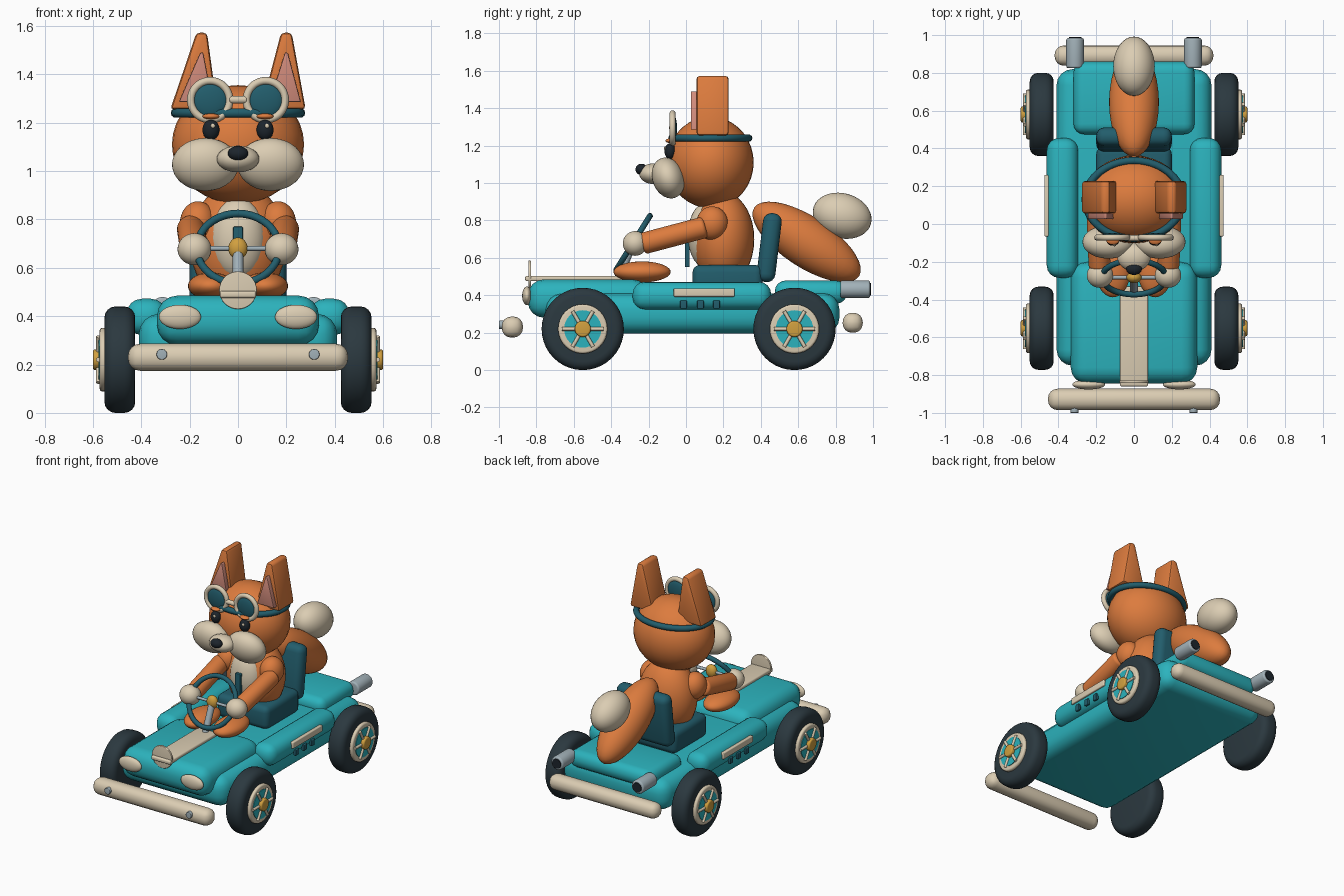
import bpy, bmesh, math
from mathutils import Vector, Matrix

if "Cube" in bpy.data.objects:
    bpy.data.objects.remove(bpy.data.objects["Cube"])


def material(name, rgb):
    m = bpy.data.materials.new(name)
    m.diffuse_color = (*rgb, 1)
    m.use_nodes = True
    m.node_tree.nodes["Principled BSDF"].inputs["Base Color"].default_value = m.diffuse_color
    return m


TEAL = material("teal", (0.025, 0.45, 0.51))
DEEP = material("deep_teal", (0.016, 0.11, 0.15))
ORANGE = material("orange", (0.72, 0.20, 0.048))
CREAM = material("cream", (0.71, 0.61, 0.45))
RUBBER = material("rubber", (0.024, 0.040, 0.050))
BLACK = material("near_black", (0.012, 0.018, 0.025))
GOLD = material("gold", (0.64, 0.35, 0.05))
SILVER = material("silver", (0.36, 0.44, 0.48))
PINK = material("pink", (0.64, 0.26, 0.20))


def finish(bm, name, mat, bevel=0, segments=4):
    """Turn a bmesh into a smooth, optionally bevelled object."""
    if bevel:
        bmesh.ops.bevel(bm, geom=[e for e in bm.edges if e.calc_face_angle(0) > 0.6],
                        offset=bevel, segments=segments, profile=0.5,
                        affect='EDGES', clamp_overlap=True)
    bmesh.ops.recalc_face_normals(bm, faces=bm.faces)
    mesh = bpy.data.meshes.new(name)
    bm.to_mesh(mesh)
    bm.free()
    mesh.materials.append(mat)
    ob = bpy.data.objects.new(name, mesh)
    bpy.context.collection.objects.link(ob)
    bpy.ops.object.select_all(action='DESELECT')
    ob.select_set(True)
    bpy.context.view_layer.objects.active = ob
    bpy.ops.object.shade_smooth_by_angle(angle=math.radians(40))
    return ob


def box(name, mat, x, y, z, bevel, tilt=0):
    """Rounded box from (min, max) ranges, tilted about x."""
    bm = bmesh.new()
    bmesh.ops.create_cube(bm, size=1)
    size = [b - a for a, b in (x, y, z)]
    mid = [(a + b) / 2 for a, b in (x, y, z)]
    bmesh.ops.scale(bm, vec=size, verts=bm.verts)
    bmesh.ops.rotate(bm, matrix=Matrix.Rotation(tilt, 3, 'X'), verts=bm.verts)
    bmesh.ops.translate(bm, vec=mid, verts=bm.verts)
    return finish(bm, name, mat, bevel)


def ball(name, mat, center, radii, tilt=0):
    bm = bmesh.new()
    bmesh.ops.create_uvsphere(bm, u_segments=32, v_segments=18, radius=1)
    bmesh.ops.scale(bm, vec=radii, verts=bm.verts)
    bmesh.ops.rotate(bm, matrix=Matrix.Rotation(tilt, 3, 'X'), verts=bm.verts)
    bmesh.ops.translate(bm, vec=center, verts=bm.verts)
    return finish(bm, name, mat)


def rod(name, mat, a, b, r, bevel=0, sides=32):
    """Cylinder between two points."""
    a, b = Vector(a), Vector(b)
    rot = (b - a).to_track_quat('Z', 'Y').to_matrix().to_4x4()
    bm = bmesh.new()
    bmesh.ops.create_cone(bm, cap_ends=True, segments=sides, radius1=r, radius2=r,
                          depth=(b - a).length, matrix=Matrix.Translation((a + b) / 2) @ rot)
    return finish(bm, name, mat, bevel)


def ring(name, mat, center, rx, ry, minor, tilt=0):
    """Elliptical torus lying flat, then tilted about x."""
    bm = bmesh.new()
    n, k = 40, 10
    rows = []
    for i in range(n):
        a = math.tau * i / n
        row = []
        for j in range(k):
            b = math.tau * j / k
            o = minor * math.cos(b)
            row.append(bm.verts.new(((rx + o) * math.cos(a), (ry + o) * math.sin(a), minor * math.sin(b))))
        rows.append(row)
    for i in range(n):
        for j in range(k):
            p, q = rows[i], rows[(i + 1) % n]
            bm.faces.new((p[j], q[j], q[(j + 1) % k], p[(j + 1) % k]))
    bmesh.ops.rotate(bm, matrix=Matrix.Rotation(tilt, 3, 'X'), verts=bm.verts)
    bmesh.ops.translate(bm, vec=center, verts=bm.verts)
    return finish(bm, name, mat)


def prism(name, mat, points, y0, y1, bevel):
    """Outline in x, z extruded along y."""
    bm = bmesh.new()
    face = bm.faces.new([bm.verts.new((x, y0, z)) for x, z in points])
    new = bmesh.ops.extrude_face_region(bm, geom=[face])
    bmesh.ops.translate(bm, vec=(0, y1 - y0, 0),
                        verts=[v for v in new['geom'] if isinstance(v, bmesh.types.BMVert)])
    bmesh.ops.recalc_face_normals(bm, faces=bm.faces)
    return finish(bm, name, mat, bevel, 2)


# Kart body
box("chassis", TEAL, (-.41, .41), (-.75, .82), (.195, .41), .085)
box("hood", TEAL, (-.335, .335), (-.845, -.20), (.28, .485), .085)
box("rear_deck", TEAL, (-.32, .32), (.475, .86), (.355, .478), .055)
box("hood_stripe", CREAM, (-.075, .075), (-.86, -.33), (.475, .504), .01)
rod("hood_badge", CREAM, (0, -.843, .507), (0, -.828, .507), .078, .004)
box("front_bumper", CREAM, (-.455, .455), (-.985, -.872), (.174, .286), .05)
box("rear_bumper", CREAM, (-.42, .42), (.838, .945), (.2, .306), .048)
box("seat_cushion", DEEP, (-.2, .2), (.035, .41), (.40, .562), .04)
box("seat_back", DEEP, (-.2, .2), (.395, .495), (.47, .84), .045, -.12)

for s in (-1, 1):
    # Side pods with trim and vents
    box("side_pod", TEAL, sorted((s * .295, s * .462)), (-.285, .455), (.322, .472), .065)
    box("pod_trim", CREAM, sorted((s * .45, s * .475)), (-.066, .26), (.392, .437), .006)
    for y in (-.013, .077, .163):
        box("pod_vent", DEEP, sorted((s * .45, s * .47)), (y - .018, y + .018), (.328, .372), .005)
    # Lamps, bumper bolts, exhausts
    ball("headlight", CREAM, (s * .24, -.85, .397), (.087, .026, .05))
    rod("bumper_bolt", SILVER, (s * .315, -.97, .242), (s * .315, -1, .242), .022, .004)
    rod("exhaust", SILVER, (s * .312, .825, .432), (s * .312, .985, .432), .047, .012)
    rod("exhaust_tip", BLACK, (s * .312, .97, .432), (s * .312, .99, .432), .033)
    # Wheels
    for y in (-.552, .58):
        z = .22
        rod("tyre", RUBBER, (s * .425, y, z), (s * .552, y, z), .22, .045, 40)
        rod("wheel_rim", CREAM, (s * .54, y, z), (s * .572, y, z), .132, .012)
        rod("wheel_disc", TEAL, (s * .55, y, z), (s * .576, y, z), .1)
        for i in range(6):
            a = math.tau * i / 6
            c, d = math.cos(a), math.sin(a)
            rod("wheel_spoke", CREAM, (s * .577, y + .03 * c, z + .03 * d),
                (s * .577, y + .11 * c, z + .11 * d), .01, 0, 10)
        rod("hubcap", GOLD, (s * .56, y, z), (s * .6, y, z), .043, .01)

# Steering wheel and column
hub = Vector((0, -.283, .68))
ring("steering_wheel", DEEP, hub, .17, .17, .016, math.radians(58))
rod("steering_crossbar", SILVER, (-.165, -.283, .68), (.165, -.283, .68), .01, 0, 12)
rod("steering_column", SILVER, hub, (0, -.375, .46), .022, 0, 16)
ball("steering_hub", GOLD, hub, (.04, .03, .045))

# Fox body
ball("torso", ORANGE, (0, .2, .70), (.2, .165, .25))
ball("chest", CREAM, (0, .10, .72), (.115, .09, .17))
box("jacket_zip", DEEP, (-.02, .02), (-.006, .02), (.55, .77), .005)
ball("tail", ORANGE, (0, .645, .685), (.132, .335, .135), -.58)
ball("tail_tip", CREAM, (0, .835, .825), (.11, .16, .12), -.28)

# Head
ball("head", ORANGE, (0, .13, 1.11), (.273, .232, .245))
ball("muzzle", CREAM, (0, -.175, 1.05), (.088, .075, .055))
ball("nose", BLACK, (0, -.238, 1.073), (.042, .032, .03))
ring("goggle_strap", DEEP, (0, .13, 1.24), .258, .205, .02)
rod("goggle_bridge", CREAM, (-.035, -.075, 1.295), (.035, -.075, 1.295), .016, .004, 16)

for s in (-1, 1):
    ball("cheek", CREAM, (s * .135, -.095, 1.027), (.138, .085, .112), .35)
    ball("eye", BLACK, (s * .112, -.085, 1.17), (.035, .03, .042))
    ball("eye_glint", CREAM, (s * .112 + .008, -.112, 1.187), (.009, .006, .01))
    ball("brow", ORANGE, (s * .112, -.085, 1.226), (.035, .025, .012))
    ring("goggle_frame", CREAM, (s * .115, -.072, 1.293), .08, .08, .016, math.pi / 2)
    ball("goggle_lens", DEEP, (s * .115, -.068, 1.293), (.073, .02, .073))
    # Arms, hands and feet
    ball("shoulder", ORANGE, (s * .165, .14, .785), (.075, .085, .09))
    rod("arm", ORANGE, (s * .195, .105, .765), (s * .182, -.235, .675), .058, .02)
    ball("hand", CREAM, (s * .18, -.272, .677), (.07, .066, .066))
    ball("foot", ORANGE, (s * .112, -.235, .525), (.095, .153, .056))

# Ears, each with its own lean
for side, lo, hi, tip in (("left", -.28, -.085, -.15), ("right", .095, .28, .2)):
    prism(side + "_ear", ORANGE, [(lo, 1.255), (hi, 1.255), (tip + .022, 1.572), (tip - .022, 1.572)],
          .056, .228, .016)
    prism(side + "_inner_ear", PINK, [(lo + .035, 1.285), (hi - .02, 1.285), (tip + .006, 1.49), (tip - .006, 1.49)],
          .026, .07, .006)
